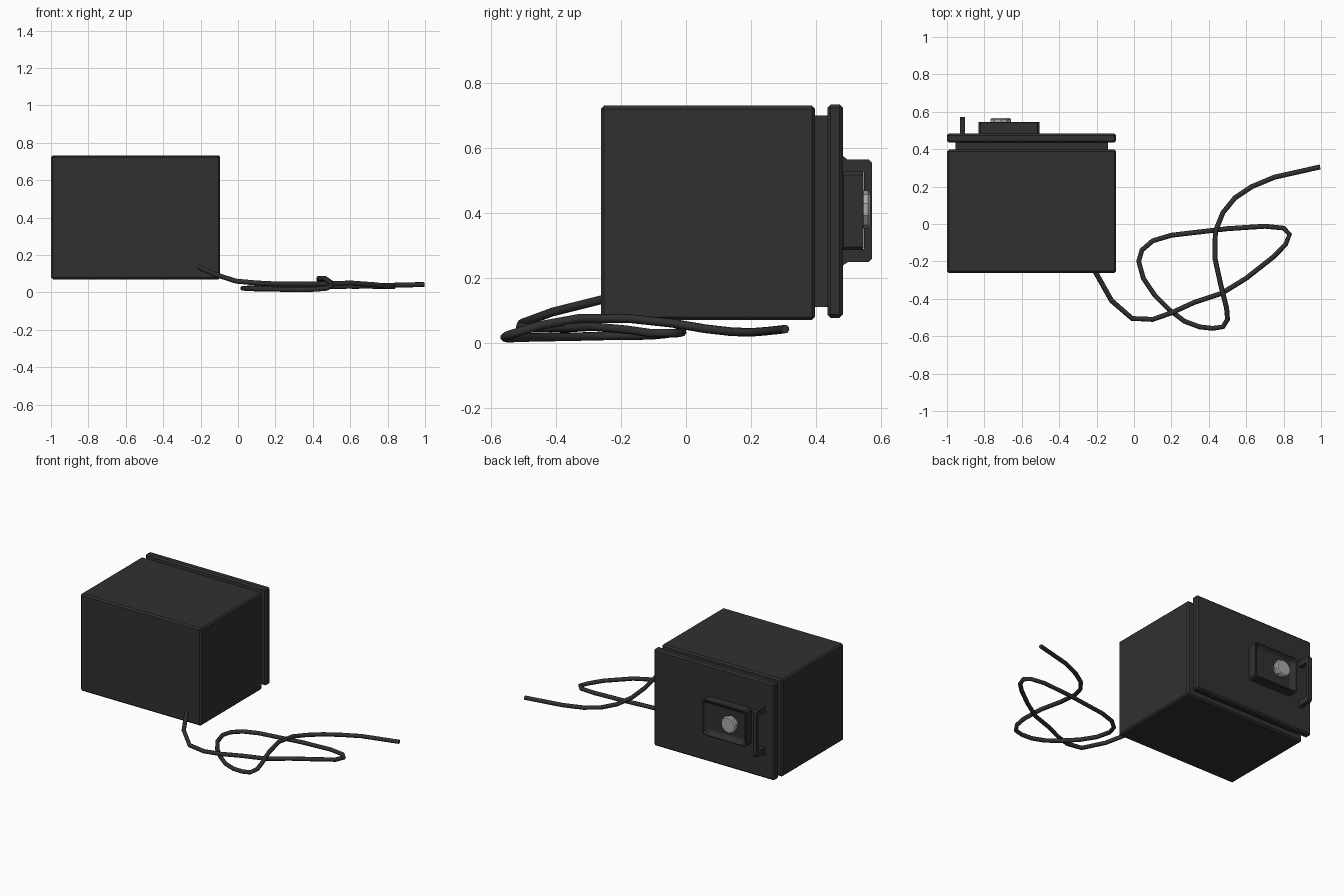
import bpy, bmesh

if "Cube" in bpy.data.objects:
    bpy.data.objects.remove(bpy.data.objects["Cube"])


def material(name, v):
    m = bpy.data.materials.new(name)
    m.diffuse_color = (v, v, v, 1)
    m.use_nodes = True
    m.node_tree.nodes["Principled BSDF"].inputs["Base Color"].default_value = m.diffuse_color
    return m


DARK = material("dark_plastic", 0.03)
STEEL = material("steel", 0.4)


def finish(name, bm, mat, bevel=0.0):
    bmesh.ops.recalc_face_normals(bm, faces=bm.faces)
    me = bpy.data.meshes.new(name)
    bm.to_mesh(me)
    bm.free()
    ob = bpy.data.objects.new(name, me)
    bpy.context.collection.objects.link(ob)
    me.materials.append(mat)
    if bevel:
        mod = ob.modifiers.new("Bevel", 'BEVEL')
        mod.width = bevel
        mod.segments = 1
    return ob


def box_mesh(x0, x1, y0, y1, z0, z1):
    bm = bmesh.new()
    bmesh.ops.create_cube(bm, size=1)
    for v in bm.verts:
        v.co = (x1 if v.co.x > 0 else x0, y1 if v.co.y > 0 else y0, z1 if v.co.z > 0 else z0)
    return bm


# Main housing, recessed neck and door slab
finish("safe_body", box_mesh(-1, -0.095, -0.262, 0.397, 0.07, 0.73), DARK, 0.01)
finish("door_neck", box_mesh(-0.955, -0.14, 0.39, 0.45, 0.11, 0.70), DARK)
finish("door", box_mesh(-1, -0.095, 0.435, 0.483, 0.077, 0.733), DARK, 0.01)

# Lock housing: chamfered frame with a recessed panel
bm = box_mesh(-0.832, -0.505, 0.475, 0.554, 0.285, 0.527)
front = max(bm.faces, key=lambda f: f.calc_center_median().y)
bmesh.ops.inset_region(bm, faces=[front], thickness=0.035)
bmesh.ops.translate(bm, verts=front.verts[:], vec=(0, -0.035, 0))
finish("lock_frame", bm, DARK, 0.01)

# Faceted knob turned about y, from (radius, y) rings
SIDES = 10
bm = bmesh.new()
profile = [(0.045, 0.51), (0.045, 0.53), (0.058, 0.538), (0.058, 0.56), (0.05, 0.567)]
bmesh.ops.create_circle(bm, cap_ends=True, radius=1, segments=SIDES)
unit = [v.co.copy() for v in bm.verts]
bm.clear()
rings = [[bm.verts.new((-0.712 + u.x * r, y, 0.41 + u.y * r)) for u in unit] for r, y in profile]
for a, b in zip(rings, rings[1:]):
    for i in range(SIDES):
        j = (i + 1) % SIDES
        bm.faces.new((a[i], a[j], b[j], b[i]))
bm.faces.new(rings[0])
bm.faces.new(rings[-1])
finish("lock_knob", bm, STEEL)

# Thin pull handle: half profile (y, z offset) mirrored about z = 0.406, extruded in x
bm = bmesh.new()
outer = [(0.478, 0.172), (0.497, 0.158), (0.562, 0.158), (0.573, 0.147)]
inner = [(0.548, 0.118), (0.478, 0.118)]
pts = outer + [(y, -z) for y, z in reversed(outer)] + [(y, -z) for y, z in reversed(inner)] + inner
face = bm.faces.new([bm.verts.new((-0.929, y, 0.406 + z)) for y, z in pts])
ext = bmesh.ops.extrude_face_region(bm, geom=[face])["geom"]
bmesh.ops.translate(bm, verts=[g for g in ext if isinstance(g, bmesh.types.BMVert)], vec=(0.025, 0, 0))
finish("pull_handle", bm, DARK)

# Loose cable looping over the ground
path = [
    (-0.21, -0.25, .135), (-0.12, -0.41, .095), (-0.01, -0.505, .06), (0.10, -0.51, .05),
    (0.20, -0.475, .045), (0.32, -0.42, .044), (0.47, -0.37, .045), (0.60, -0.29, .05),
    (0.74, -0.18, .04), (0.81, -0.11, .03), (0.832, -0.055, .03), (0.80, -0.022, .03),
    (0.70, -0.012, .033), (0.50, -0.025, .032), (0.20, -0.06, .027), (0.10, -0.09, .024),
    (0.042, -0.14, .022), (0.025, -0.20, .022), (0.05, -0.29, .02), (0.11, -0.38, .018),
    (0.19, -0.46, .017), (0.27, -0.52, .015), (0.35, -0.55, .014), (0.42, -0.558, .017),
    (0.475, -0.55, .022), (0.50, -0.51, .035), (0.495, -0.45, .053), (0.465, -0.33, .075),
    (0.432, -0.18, .075), (0.435, -0.04, .06), (0.475, 0.06, .043), (0.54, 0.14, .034),
    (0.63, 0.20, .032), (0.75, 0.25, .036), (0.995, 0.305, .042)]
cu = bpy.data.curves.new("power_cable", 'CURVE')
cu.dimensions = '3D'
cu.bevel_depth = 0.0135
cu.bevel_resolution = 2
cu.use_fill_caps = True
sp = cu.splines.new('POLY')
sp.points.add(len(path) - 1)
for p, co in zip(sp.points, path):
    p.co = (*co, 1)
cu.materials.append(DARK)
bpy.context.collection.objects.link(bpy.data.objects.new("power_cable", cu))
